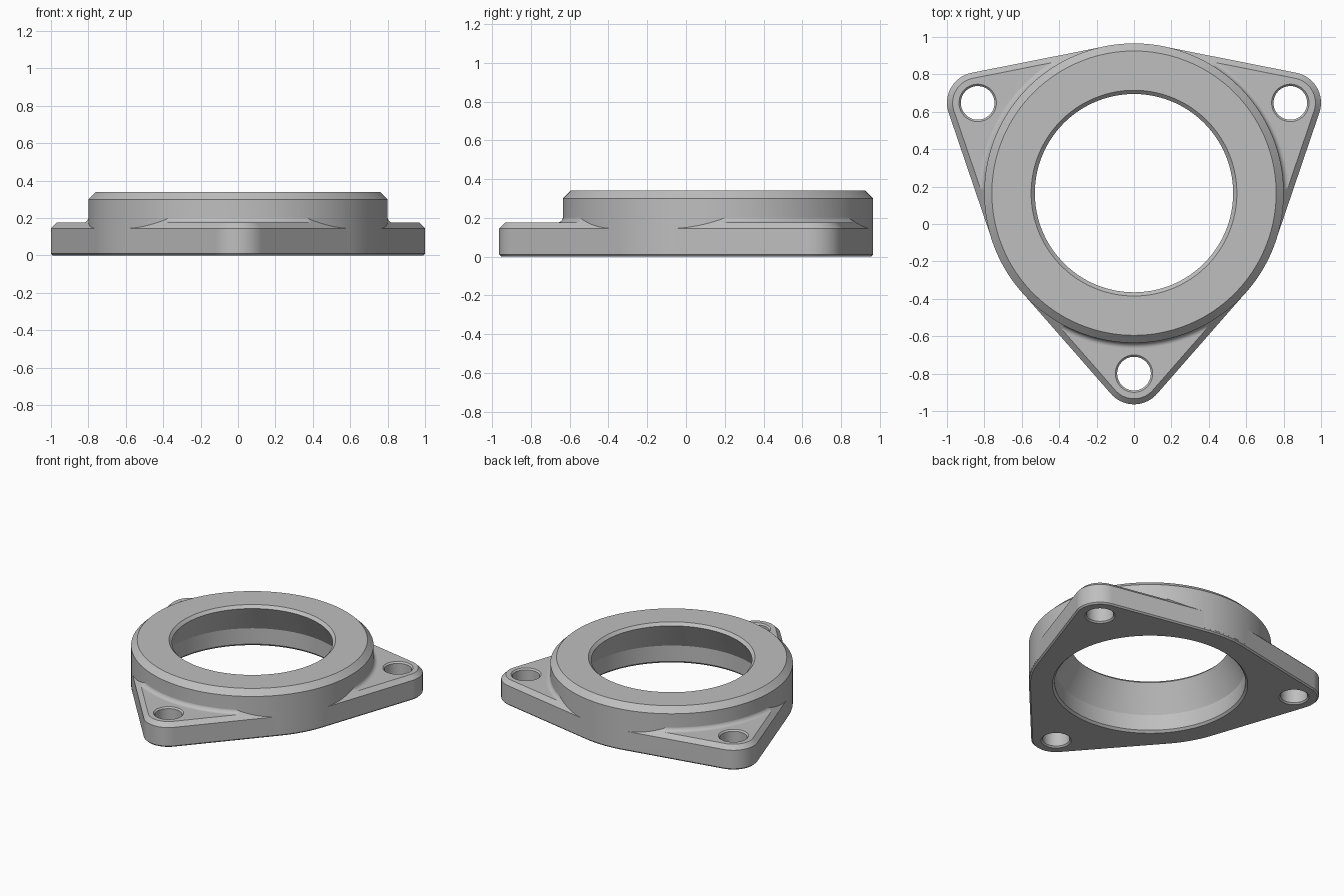
import bpy
import bmesh
from math import sin, cos, pi, radians
from mathutils import Vector

cube = bpy.data.objects.get("Cube")
if cube:
    bpy.data.objects.remove(cube, do_unlink=True)

CENTRE = Vector((0, 0.165))
RING_R = 0.8
EAR_R = 0.164
EARS = [CENTRE + 0.965 * Vector((cos(radians(a)), sin(radians(a)))) for a in (30, 150, 270)]
SEGMENTS = 240

metal = bpy.data.materials.new("plain grey")
metal.use_nodes = True
metal.diffuse_color = (0.52, 0.52, 0.52, 1)
metal.node_tree.nodes["Principled BSDF"].inputs["Base Color"].default_value = metal.diffuse_color


def loft(name, loops):
    """Solid skinned through stacked loops, capped at both ends."""
    bm = bmesh.new()
    rows = [[bm.verts.new(p) for p in loop] for loop in loops]
    n = len(rows[0])
    for low, high in zip(rows, rows[1:]):
        for i in range(n):
            j = (i + 1) % n
            bm.faces.new((low[i], low[j], high[j], high[i]))
    bm.faces.new(rows[0][::-1])
    bm.faces.new(rows[-1])
    mesh = bpy.data.meshes.new(name)
    bm.to_mesh(mesh)
    bm.free()
    mesh.materials.append(metal)
    obj = bpy.data.objects.new(name, mesh)
    bpy.context.collection.objects.link(obj)
    return obj


def directions(n):
    return [Vector((cos(2 * pi * (i + 0.5) / n), sin(2 * pi * (i + 0.5) / n))) for i in range(n)]


def turned(name, centre, profile, n=SEGMENTS):
    """Solid of revolution from (radius, height) pairs, bottom to top."""
    return loft(name, [[(*(centre + r * d), z) for d in directions(n)] for r, z in profile])


def outline(inset, z):
    """Tangent outline wrapped round the ring and the three ears."""
    discs = [(CENTRE, RING_R)] + [(c, EAR_R) for c in EARS]
    loop = []
    for d in directions(SEGMENTS):
        c, r = max(discs, key=lambda disc: disc[0].dot(d) + disc[1])
        loop.append((*(c + (r - inset) * d), z))
    return loop


def combine(obj, other, operation):
    mod = obj.modifiers.new(operation.title(), 'BOOLEAN')
    mod.object = other
    mod.operation = operation
    mod.solver = 'EXACT'
    bpy.context.view_layer.objects.active = obj
    bpy.ops.object.modifier_apply(modifier=mod.name)
    bpy.data.objects.remove(other, do_unlink=True)


# Three-eared flange with chamfered rims
flange = loft("bearing_flange", [outline(0.01, 0), outline(0, 0.01),
                                 outline(0, 0.145), outline(0.085, 0.23)])

# Flat ear tops with a fillet rising to the ring
fillet = [(0.83 - 0.03 * sin(a), 0.205 - 0.03 * cos(a))
          for a in (radians(15 * k) for k in range(7))]
envelope = turned("ear_top_envelope", CENTRE, [(1.5, -0.1), (1.5, 0.175)] + fillet)
combine(flange, envelope, 'INTERSECT')

# Raised ring with chamfered top edge
ring = turned("raised_ring", CENTRE, [(RING_R + 0.0005, 0.02), (RING_R + 0.0005, 0.3), (0.76, 0.34)])
combine(flange, ring, 'UNION')

# Central bore: straight below, tapering in towards the top
bore = turned("bore_cutter", CENTRE, [(0.66, -0.015), (0.63, 0.015), (0.63, 0.13),
                                      (0.53, 0.32), (0.57, 0.36)])
combine(flange, bore, 'DIFFERENCE')

# Bolt holes with small countersinks
for ear in EARS:
    hole = turned("bolt_hole_cutter", ear, [(0.11, -0.01), (0.09, 0.01),
                                            (0.09, 0.165), (0.11, 0.185)], 64)
    combine(flange, hole, 'DIFFERENCE')

# Smooth curves, crisp edges
bpy.ops.object.select_all(action='DESELECT')
flange.select_set(True)
bpy.context.view_layer.objects.active = flange
bpy.ops.object.shade_smooth_by_angle(angle=radians(25))
weighted = flange.modifiers.new("Weighted Normals", 'WEIGHTED_NORMAL')
weighted.keep_sharp = True
